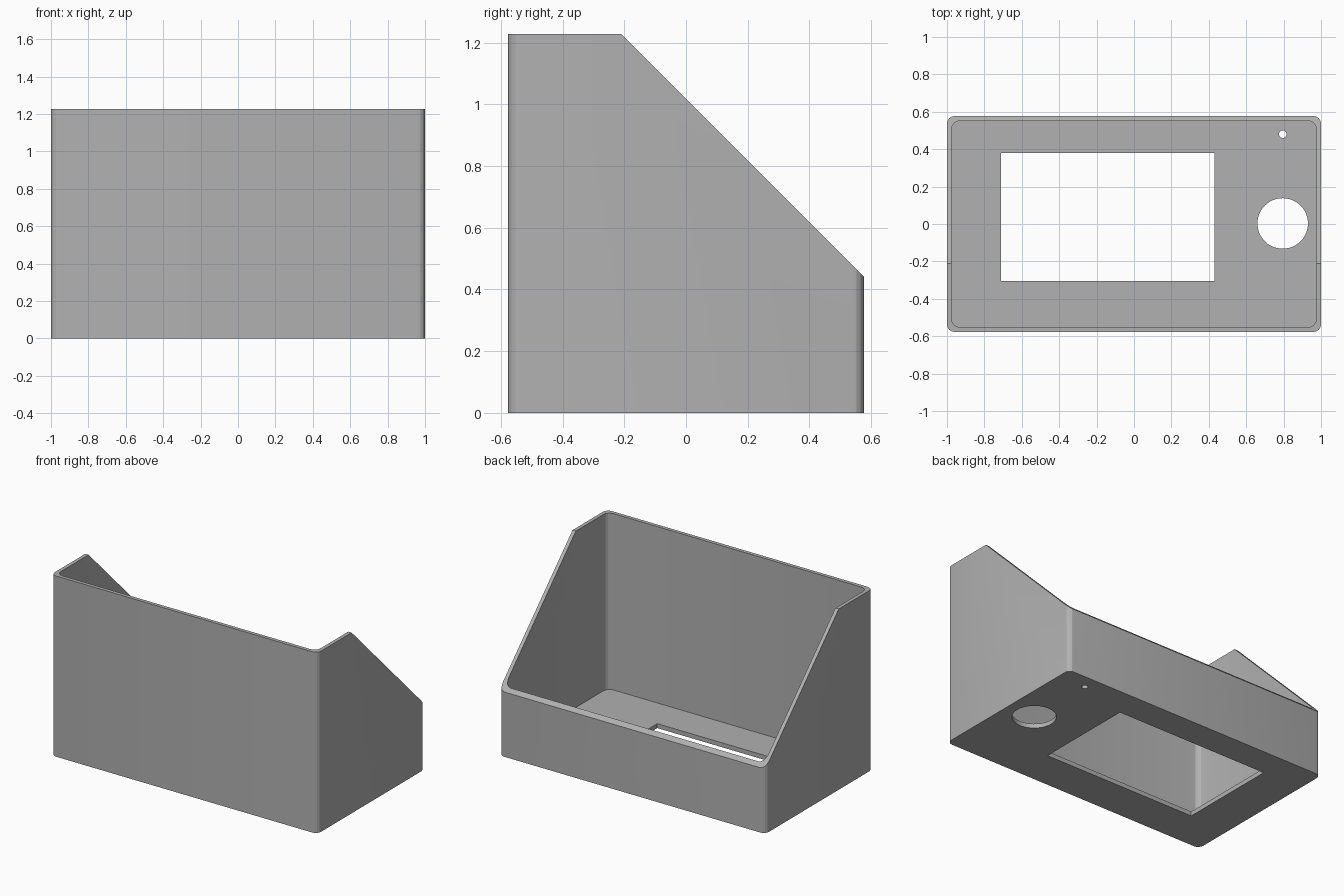
import bpy, bmesh
from math import sin, cos, pi
from mathutils import Matrix

cube = bpy.data.objects.get("Cube")
if cube:
    bpy.data.objects.remove(cube, do_unlink=True)

grey = bpy.data.materials.new("matte grey")
grey.use_nodes = True
colour = (0.44, 0.44, 0.44, 1)
grey.diffuse_color = colour
grey.node_tree.nodes["Principled BSDF"].inputs["Base Color"].default_value = colour

HALF_X, HALF_Y, HEIGHT = 1.0, 0.577, 1.227
WALL, FLOOR = 0.025, 0.03


def prism(name, outline, low, high, matrix=Matrix()):
    """Extrude a 2D outline from low to high, then place it with a matrix."""
    bm = bmesh.new()
    face = bm.faces.new([bm.verts.new((x, y, low)) for x, y in outline])
    ext = bmesh.ops.extrude_face_region(bm, geom=[face])
    for v in ext["geom"]:
        if isinstance(v, bmesh.types.BMVert):
            v.co.z = high
    bm.transform(matrix)
    bmesh.ops.recalc_face_normals(bm, faces=bm.faces)
    mesh = bpy.data.meshes.new(name)
    bm.to_mesh(mesh)
    bm.free()
    mesh.materials.append(grey)
    obj = bpy.data.objects.new(name, mesh)
    bpy.context.collection.objects.link(obj)
    return obj


def rounded(hx, hy, radius, steps=4):
    """Rounded rectangle outline."""
    pts = []
    for quarter, (sx, sy) in enumerate([(1, 1), (-1, 1), (-1, -1), (1, -1)]):
        for i in range(steps + 1):
            a = (quarter + i / steps) * pi / 2
            pts.append((sx * (hx - radius) + radius * cos(a),
                        sy * (hy - radius) + radius * sin(a)))
    return pts


def circle(x, y, radius, steps):
    return [(x + radius * cos(2 * pi * i / steps), y + radius * sin(2 * pi * i / steps))
            for i in range(steps)]


def rectangle(x0, x1, y0, y1):
    return [(x0, y0), (x1, y0), (x1, y1), (x0, y1)]


# Outer body of the open enclosure
body = prism("enclosure", rounded(HALF_X, HALF_Y, 0.04), 0, HEIGHT)

# Sloped cut, drawn in the y-z plane and extruded along x
yz_to_world = Matrix(((0, 0, 1, 0), (1, 0, 0, 0), (0, 1, 0, 0), (0, 0, 0, 1)))
slope = [(-0.41, HEIGHT + 0.2), (0.79, HEIGHT - 1), (0.79, HEIGHT + 0.2)]

cutters = [
    prism("cavity_cutter", rounded(HALF_X - WALL, HALF_Y - WALL, 0.045), FLOOR, HEIGHT + 0.1),
    prism("slope_cutter", slope, -1.2, 1.2, yz_to_world),
    prism("window_cutter", rectangle(-0.71, 0.43, -0.305, 0.38), -0.1, 0.15),
    prism("dial_hole_cutter", circle(0.795, 0.003, 0.135, 48), -0.1, 0.15),
    prism("small_hole_cutter", circle(0.795, 0.48, 0.02, 20), -0.1, 0.15),
]

# Cut the body and discard the cutters
bpy.context.view_layer.objects.active = body
for cutter in cutters:
    mod = body.modifiers.new(cutter.name, "BOOLEAN")
    mod.operation = "DIFFERENCE"
    mod.solver = "EXACT"
    mod.object = cutter
    bpy.ops.object.modifier_apply(modifier=mod.name)
    bpy.data.objects.remove(cutter, do_unlink=True)

# Smooth the round holes and corners, keep hard edges
bpy.ops.object.select_all(action="DESELECT")
body.select_set(True)
bpy.ops.object.shade_smooth_by_angle(angle=pi / 9)
